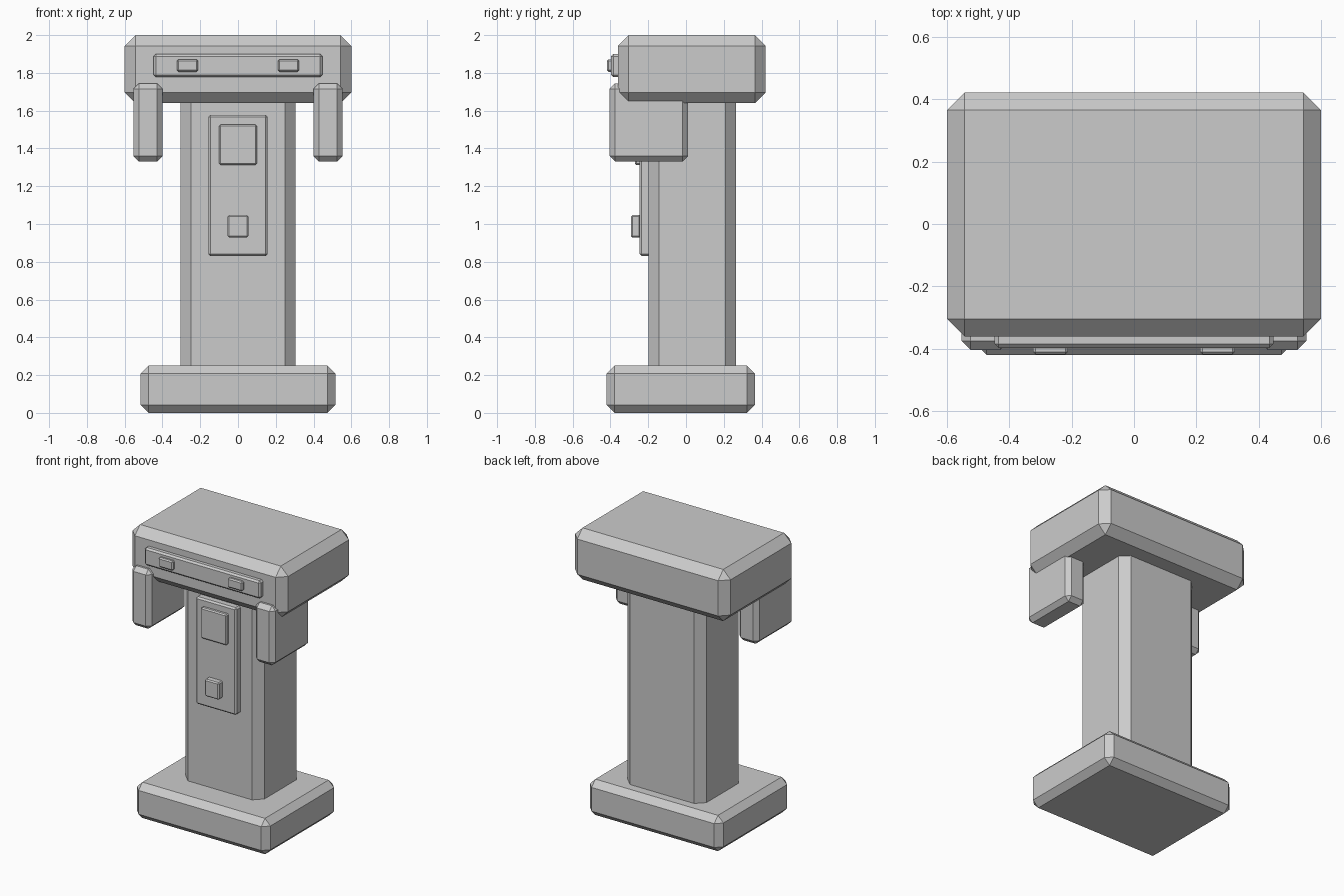
import bpy, bmesh
from mathutils import Vector

cube = bpy.data.objects.get("Cube")
if cube:
    bpy.data.objects.remove(cube, do_unlink=True)

grey = bpy.data.materials.new("plain grey")
grey.use_nodes = True
colour = (0.6, 0.6, 0.6, 1)
grey.diffuse_color = colour
grey.node_tree.nodes["Principled BSDF"].inputs["Base Color"].default_value = colour


def chamfered_box(name, x, y, z, bevel):
    """Box spanning the x, y and z ranges, with every edge cut flat."""
    low, high = Vector((x[0], y[0], z[0])), Vector((x[1], y[1], z[1]))
    bm = bmesh.new()
    bmesh.ops.create_cube(bm, size=1)
    bmesh.ops.scale(bm, vec=high - low, verts=bm.verts)
    bmesh.ops.bevel(bm, geom=bm.edges[:], offset=bevel, offset_type='OFFSET',
                    segments=1, affect='EDGES', profile=0.5)
    mesh = bpy.data.meshes.new(name)
    bm.to_mesh(mesh)
    bm.free()
    mesh.materials.append(grey)
    obj = bpy.data.objects.new(name, mesh)
    obj.location = (low + high) / 2
    bpy.context.collection.objects.link(obj)
    return obj


# Main body: foot, post and overhanging head
chamfered_box("base", (-0.515, 0.515), (-0.42, 0.365), (0, 0.25), 0.042)
chamfered_box("column", (-0.304, 0.304), (-0.198, 0.264), (0.15, 1.75), 0.056)
chamfered_box("head", (-0.6, 0.6), (-0.361, 0.422), (1.64, 2), 0.057)

# Front panel with screen and button
chamfered_box("front_panel", (-0.157, 0.157), (-0.246, -0.17), (0.83, 1.578), 0.011)
chamfered_box("screen", (-0.1, 0.1), (-0.27, -0.235), (1.312, 1.527), 0.008)
chamfered_box("button", (-0.055, 0.055), (-0.291, -0.24), (0.928, 1.047), 0.008)

# Bar across the head
chamfered_box("head_bar", (-0.447, 0.447), (-0.397, -0.33), (1.777, 1.9), 0.012)

# Paired arms and lamps
for side, s in (("left", 1), ("right", -1)):
    chamfered_box(side + "_arm", sorted((s * 0.4, s * 0.553)),
                  (-0.404, 0.01), (1.33, 1.745), 0.029)
    chamfered_box(side + "_lamp", sorted((s * 0.212, s * 0.324)),
                  (-0.418, -0.38), (1.806, 1.872), 0.008)
